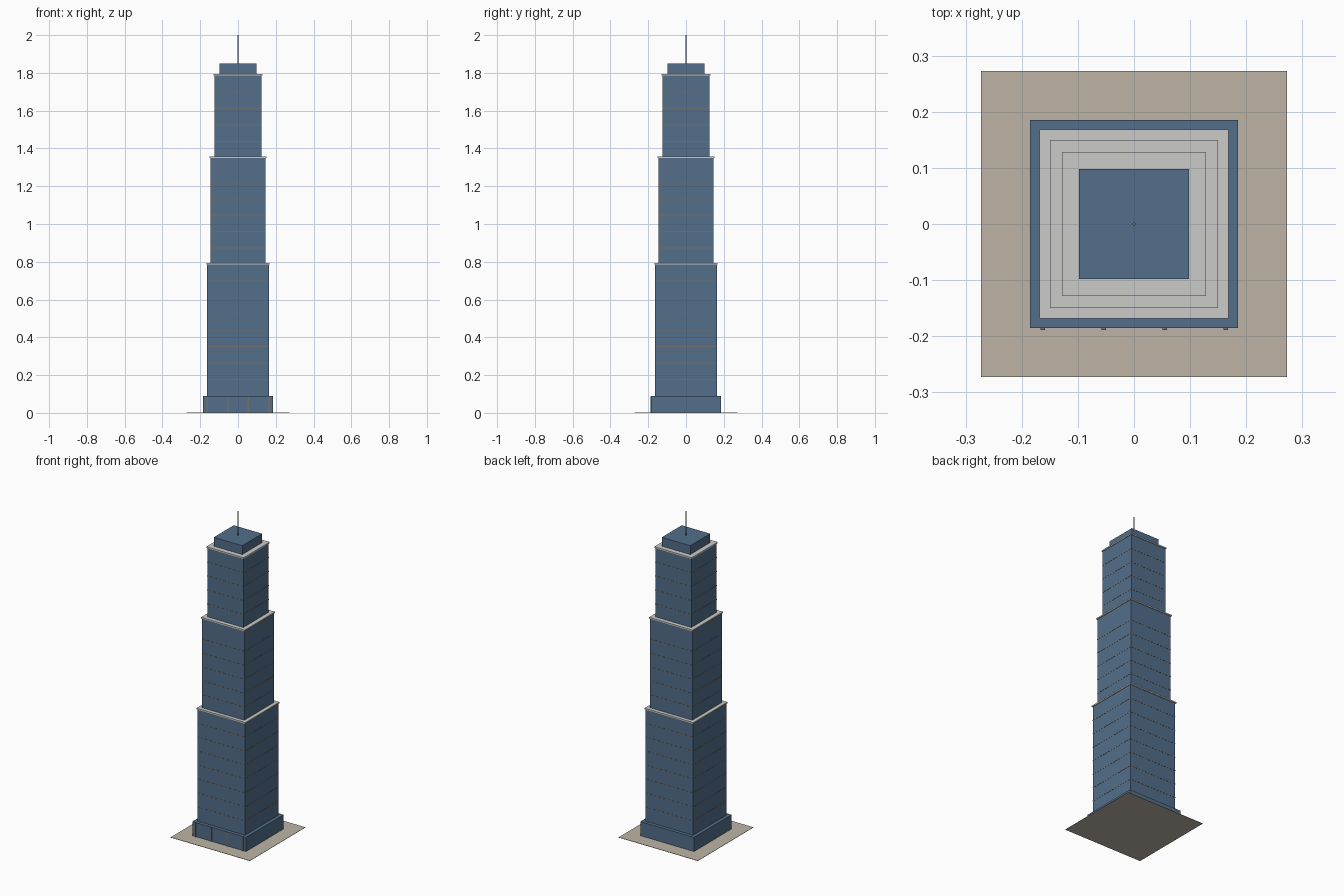
import bpy, bmesh

if "Cube" in bpy.data.objects:
    bpy.data.objects.remove(bpy.data.objects["Cube"])


def material(name, rgb):
    m = bpy.data.materials.new(name)
    m.diffuse_color = (*rgb, 1.0)
    m.use_nodes = True
    m.node_tree.nodes["Principled BSDF"].inputs["Base Color"].default_value = m.diffuse_color
    return m


GLASS = material("blue_glass", (0.084, 0.156, 0.254))
LEDGE = material("pale_stone", (0.60, 0.60, 0.59))
PAVING = material("tan_paving", (0.515, 0.456, 0.376))
TRIM = material("grey_trim", (0.17, 0.165, 0.16))


def finish(name, bm, mat):
    me = bpy.data.meshes.new(name)
    bm.to_mesh(me)
    bm.free()
    me.materials.append(mat)
    ob = bpy.data.objects.new(name, me)
    bpy.context.collection.objects.link(ob)
    return ob


def box(name, hx, hy, z0, z1, mat, cx=0.0, cy=0.0):
    bm = bmesh.new()
    bmesh.ops.create_cube(bm, size=1.0)
    for v in bm.verts:
        v.co.x = cx + v.co.x * 2 * hx
        v.co.y = cy + v.co.y * 2 * hy
        v.co.z = z0 if v.co.z < 0 else z1
    return finish(name, bm, mat)


# plaza and podium
box("plaza", 0.273, 0.273, 0.0, 0.002, PAVING)
box("podium", 0.185, 0.185, 0.001, 0.09, GLASS)

# entrance columns along the front
for i in range(4):
    box(f"entrance_column_{i + 1}", 0.004, 0.004, 0.001, 0.087, TRIM,
        cx=-0.163 + i * 0.1087, cy=-0.185)

# stepped tiers: half width, ledge half width, bottom, top, number of bands
TIERS = [(0.1635, 0.168, 0.09, 0.786, 7),
         (0.1455, 0.150, 0.786, 1.35, 5),
         (0.1245, 0.1285, 1.35, 1.787, 4)]
STEP = 0.087
for n, (w, lw, z0, z1, bands) in enumerate(TIERS, 1):
    box(f"tower_tier_{n}", w, w, z0, z1, GLASS)
    box(f"ledge_{n}", lw, lw, z1, z1 + 0.008, LEDGE)
    # thin floor bands wrapped round the tier
    for k in range(1, bands + 1):
        z = z0 + k * STEP
        box(f"floor_band_{n}_{k}", w + 0.001, w + 0.001,
            z - 0.002, z + 0.002, TRIM)

# crown and spire
box("crown", 0.098, 0.098, 1.787, 1.85, GLASS)
bm = bmesh.new()
bmesh.ops.create_cone(bm, cap_ends=True, segments=8, radius1=0.003,
                      radius2=0.003, depth=0.15)
bmesh.ops.translate(bm, verts=bm.verts, vec=(0, 0, 1.925))
finish("spire", bm, TRIM)
